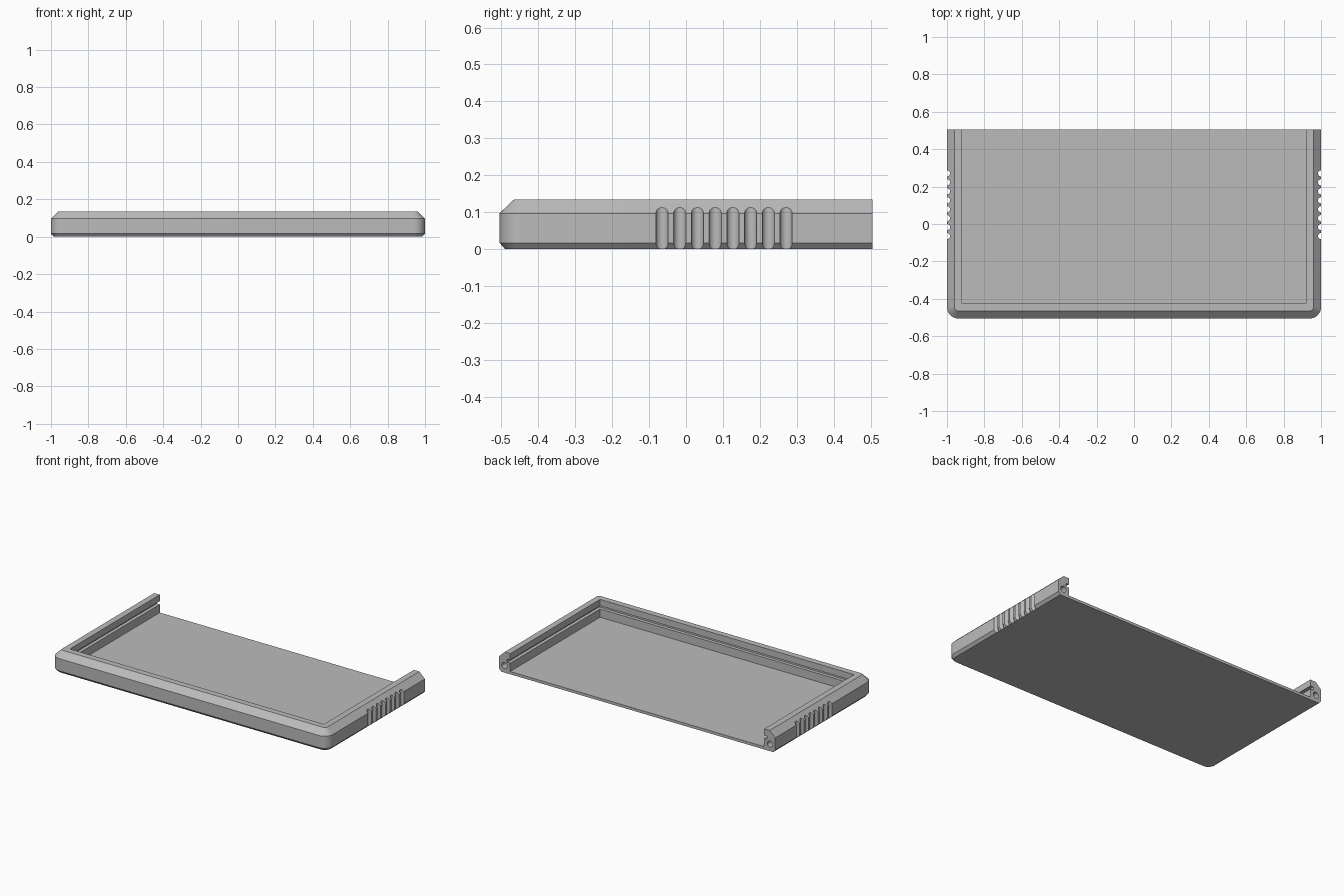
import bpy, bmesh, math
from mathutils import Matrix

old = bpy.data.objects.get("Cube")
if old:
    bpy.data.objects.remove(old, do_unlink=True)

HALF_X, HALF_Y, HEIGHT = 1.0, 0.505, 0.135
CORNER = 0.06

grey = bpy.data.materials.new("plain grey")
grey.use_nodes = True
colour = (0.5, 0.5, 0.5, 1)
grey.diffuse_color = colour
grey.node_tree.nodes["Principled BSDF"].inputs["Base Color"].default_value = colour


def make_object(name, bm):
    bmesh.ops.recalc_face_normals(bm, faces=bm.faces)
    mesh = bpy.data.meshes.new(name)
    bm.to_mesh(mesh)
    bm.free()
    mesh.materials.append(grey)
    ob = bpy.data.objects.new(name, mesh)
    bpy.context.collection.objects.link(ob)
    return ob


def outline(inset, steps=10):
    """Plan shape: square at the open back, rounded at the front corners."""
    x, y, r = HALF_X - inset, HALF_Y - inset, CORNER - inset
    pts = [(x, HALF_Y), (-x, HALF_Y)]
    for cx, start in ((-x + r, math.pi), (x - r, 1.5 * math.pi)):
        for i in range(steps + 1):
            a = start + i / steps * math.pi / 2
            pts.append((cx + r * math.cos(a), -y + r + r * math.sin(a)))
    return pts


def add_box(bm, x0, x1, y0, y1, z0, z1):
    m = Matrix.Translation(((x0 + x1) / 2, (y0 + y1) / 2, (z0 + z1) / 2))
    bmesh.ops.create_cube(bm, size=1, matrix=m @ Matrix.Diagonal((x1 - x0, y1 - y0, z1 - z0, 1)))


def add_cylinder(bm, radius, length, matrix):
    bmesh.ops.create_cone(bm, cap_ends=True, segments=32, radius1=radius,
                          radius2=radius, depth=length, matrix=matrix)


# Solid body with chamfered top and bottom edges
bm = bmesh.new()
rings = []
for z, inset in ((0, 0.015), (0.017, 0), (0.097, 0), (HEIGHT, 0.04)):
    rings.append([bm.verts.new((x, y, z)) for x, y in outline(inset)])
for low, high in zip(rings, rings[1:]):
    n = len(low)
    for i in range(n):
        j = (i + 1) % n
        bm.faces.new((low[i], low[j], high[j], high[i]))
bm.faces.new(rings[0])
bm.faces.new(rings[-1])
tray = make_object("tray", bm)

cutters = []

# Open interior
bm = bmesh.new()
add_box(bm, -0.92, 0.92, -0.425, 0.7, 0.018, 0.3)
cutters.append(make_object("interior_cutter", bm))

# Slot for a sliding lid, running round the inner walls
bm = bmesh.new()
add_box(bm, -0.942, 0.942, -0.447, 0.7, 0.072, 0.093)
cutters.append(make_object("slot_cutter", bm))

# Finger grip grooves on both sides
bm = bmesh.new()
for side in (-1, 1):
    for i in range(8):
        add_cylinder(bm, 0.0165, 0.4, Matrix.Translation((side, -0.065 + i * 0.048, 0.07)))
cutters.append(make_object("grip_cutter", bm))

# Pin holes in the two wall ends
bm = bmesh.new()
for side in (-1, 1):
    add_cylinder(bm, 0.02, 0.2, Matrix.Translation((side * 0.962, HALF_Y, 0.046))
                 @ Matrix.Rotation(math.pi / 2, 4, 'X'))
cutters.append(make_object("pin_hole_cutter", bm))

bpy.ops.object.select_all(action='DESELECT')
bpy.context.view_layer.objects.active = tray
tray.select_set(True)
for cutter in cutters:
    cutter.hide_render = True
    mod = tray.modifiers.new(cutter.name, 'BOOLEAN')
    mod.operation = 'DIFFERENCE'
    mod.solver = 'EXACT'
    mod.object = cutter
    bpy.ops.object.modifier_apply(modifier=mod.name)
    bpy.data.objects.remove(cutter, do_unlink=True)

bpy.ops.object.shade_smooth_by_angle(angle=math.radians(30))
